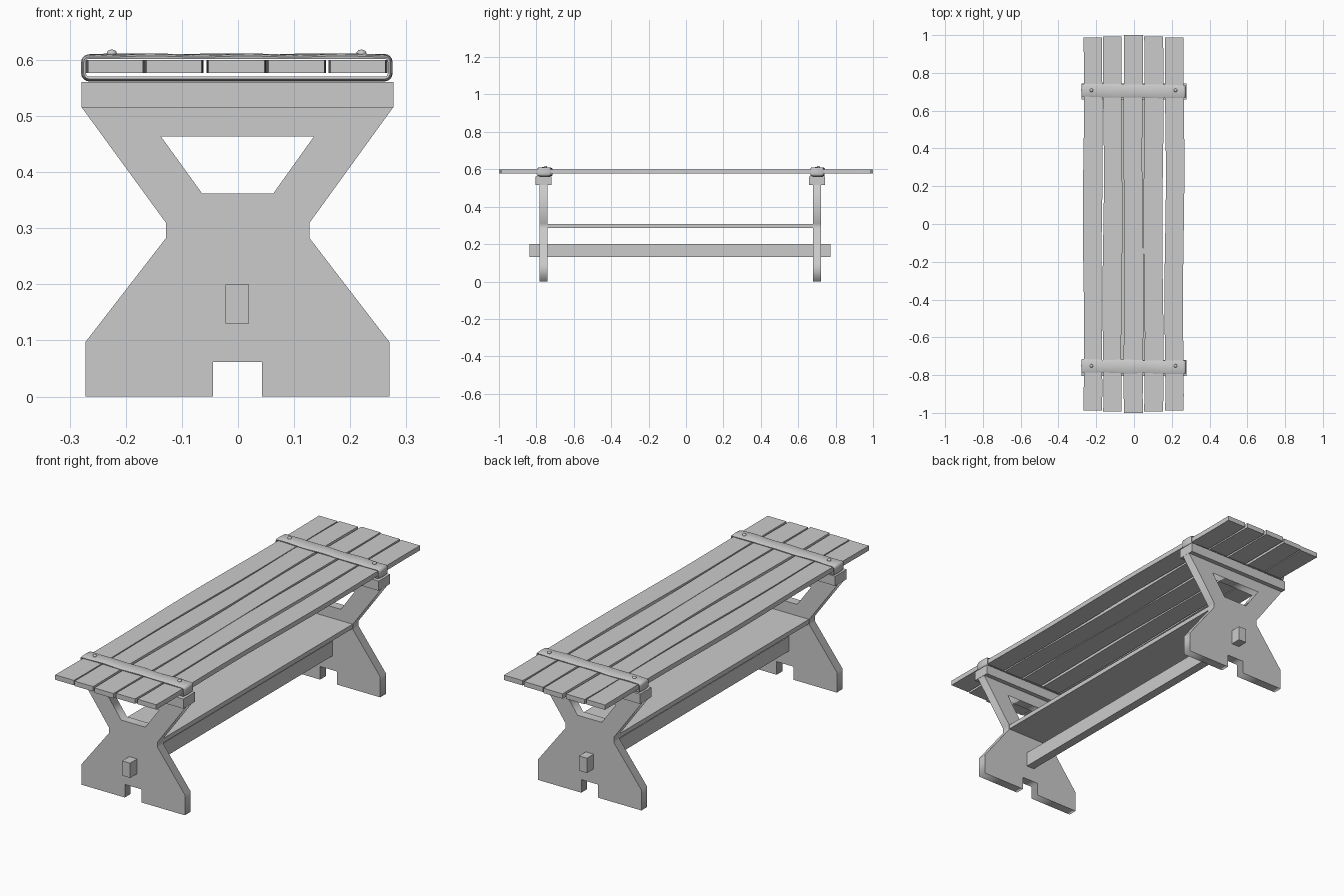
import bpy, bmesh, math

if "Cube" in bpy.data.objects:
    bpy.data.objects.remove(bpy.data.objects["Cube"])

LEGS = {"front": -0.762, "back": 0.701}   # y centre of each trestle


def add_mesh(name, bm, smooth=False):
    bmesh.ops.recalc_face_normals(bm, faces=bm.faces)
    me = bpy.data.meshes.new(name)
    bm.to_mesh(me)
    bm.free()
    ob = bpy.data.objects.new(name, me)
    bpy.context.collection.objects.link(ob)
    if smooth:
        bpy.ops.object.select_all(action='DESELECT')
        ob.select_set(True)
        bpy.context.view_layer.objects.active = ob
        bpy.ops.object.shade_smooth_by_angle(angle=math.radians(40))
    return ob


def box(name, x, y, z):
    bm = bmesh.new()
    bmesh.ops.create_cube(bm, size=1)
    for v in bm.verts:
        for i, (a, b) in enumerate((x, y, z)):
            v.co[i] = a if v.co[i] < 0 else b
    return add_mesh(name, bm)


def plate(name, outlines, thickness, y):
    """Upright plate from x-z outlines; later outlines are holes."""
    cu = bpy.data.curves.new(name, 'CURVE')
    cu.dimensions, cu.fill_mode, cu.extrude = '2D', 'BOTH', thickness / 2
    for pts in outlines:
        sp = cu.splines.new('POLY')
        sp.points.add(len(pts) - 1)
        for p, (a, b) in zip(sp.points, pts):
            p.co = (a, b, 0, 1)
        sp.use_cyclic_u = True
    tmp = bpy.data.objects.new(name + "_outline", cu)
    bpy.context.collection.objects.link(tmp)
    bpy.context.view_layer.update()
    me = bpy.data.meshes.new_from_object(tmp)
    bpy.data.objects.remove(tmp)
    bm = bmesh.new()
    bm.from_mesh(me)
    bmesh.ops.remove_doubles(bm, verts=bm.verts, dist=1e-5)
    for v in bm.verts:
        v.co = (v.co.x, y - v.co.z, v.co.y)
    return add_mesh(name, bm)


def plank(name, x0, x1, half, seed):
    """Board with slightly wavy hand-cut long edges."""
    bm = bmesh.new()
    n, prev, z0, z1 = 24, None, 0.577, 0.600
    for i in range(n + 1):
        t = i / n
        fade = math.sin(math.pi * t) ** 0.5 if 0 < t < 1 else 0
        a = x0 + 0.004 * fade * math.sin(9 * t + seed * 2.1)
        b = x1 + 0.004 * fade * math.sin(8 * t + seed * 1.7 + 2)
        y = half * (2 * t - 1)
        ring = [bm.verts.new((x, y, z)) for x, z in ((a, z0), (b, z0), (b, z1), (a, z1))]
        if prev:
            for k in range(4):
                bm.faces.new((prev[k], prev[k - 1], ring[k - 1], ring[k]))
        if i in (0, n):
            bm.faces.new(ring)
        prev = ring
    return add_mesh(name, bm)


def strap(name, y, seed):
    """Closed leather band wrapped round the planks."""
    x0, x1, z0, z1, r = -0.271, 0.267, 0.570, 0.602, 0.006
    path = []
    for cx, cz, start in ((x1 - r, z1 - r, 90), (x1 - r, z0 + r, 0),
                          (x0 + r, z0 + r, -90), (x0 + r, z1 - r, 180)):
        for k in range(5):
            a = math.radians(start - 22.5 * k)
            path.append((cx, cz, math.cos(a), math.sin(a), r))
        if start in (90, -90):
            continue
        # points along the long bottom and top runs
        s = -1 if start == 0 else 1
        for k in range(1, 20):
            u = k / 20
            xa, xb = (x1 - r, x0 + r) if s < 0 else (x0 + r, x1 - r)
            path.append((xa + (xb - xa) * u, cz, 0, s, r))
    section = [(-0.034, 0), (-0.035, 0.004), (-0.029, 0.007), (0, 0.0085),
               (0.029, 0.007), (0.035, 0.004), (0.034, 0)]
    bm = bmesh.new()
    rings = []
    for px, pz, nx, nz, rad in path:
        lump = 0.001 * math.sin(px * 37 + seed) if nz > 0.9 else 0
        ring = []
        for w, h in section:
            d = rad + h + (lump if h else 0)
            yy = y + w + 0.0015 * math.sin(px * 25 + seed + w * 40) - 0.014 * px
            ring.append(bm.verts.new((px + nx * d, yy, pz + nz * d)))
        rings.append(ring)
    m = len(section)
    for i, ring in enumerate(rings):
        for k in range(m):
            bm.faces.new((rings[i - 1][k - 1], rings[i - 1][k], ring[k], ring[k - 1]))
    return add_mesh(name, bm, True)


def nail(name, x, y, z):
    bm = bmesh.new()
    bmesh.ops.create_uvsphere(bm, u_segments=12, v_segments=8, radius=0.009)
    for v in bm.verts:
        v.co = (v.co.x + x, v.co.y + y, v.co.z * 0.7 + z)
    return add_mesh(name, bm, True)


# trestle legs with window, foot notch, top cap, strap and nails
leg = [(-0.272, 0), (-0.272, 0.097), (-0.128, 0.283), (-0.128, 0.309), (-0.279, 0.516),
       (0.277, 0.516), (0.127, 0.309), (0.127, 0.283), (0.27, 0.097), (0.27, 0),
       (0.043, 0), (0.043, 0.062), (-0.045, 0.062), (-0.045, 0)]
window = [(-0.137, 0.463), (0.135, 0.463), (0.063, 0.362), (-0.064, 0.362)]
for i, (side, y) in enumerate(LEGS.items()):
    plate(side + "_leg", [leg, window], 0.043, y)
    box(side + "_cap", (-0.279, 0.277), (y - 0.043, y + 0.043), (0.515, 0.561))
    ys = y + (0.007 if i == 0 else 0.003)
    strap(side + "_strap", ys, 1 + 2 * i)
    for tag, x in (("left", -0.225), ("right", 0.22)):
        nail(f"{side}_{tag}_nail", x, ys + 0.004, 0.612)

# seat planks
spans = [(-0.267, -0.169, 0.988), (-0.163, -0.065, 0.992), (-0.053, 0.047, 1.0),
         (0.054, 0.154, 0.992), (0.165, 0.263, 0.988)]
for i, (a, b, half) in enumerate(spans):
    plank(f"seat_plank_{i + 1}", a, b, half, i)

# lower shelf and through-beam
box("shelf", (-0.126, 0.125), (LEGS["front"], LEGS["back"]), (0.287, 0.308))
box("stretcher_beam", (-0.022, 0.020), (-0.836, 0.773), (0.130, 0.200))
